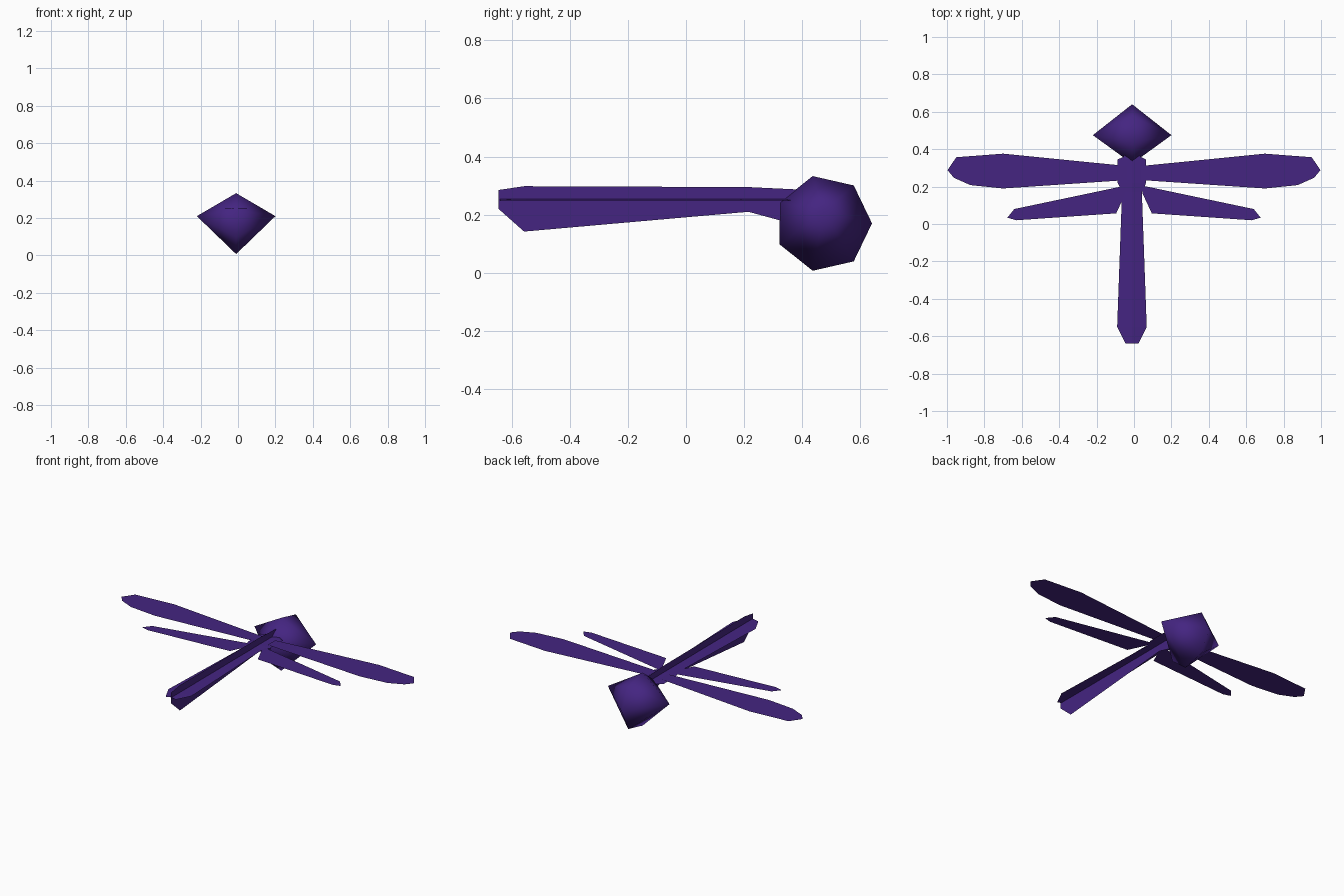
import bpy, math

cube = bpy.data.objects.get("Cube")
if cube:
    bpy.data.objects.remove(cube, do_unlink=True)

purple = bpy.data.materials.new("deep_purple")
purple.use_nodes = True
color = (0.058, 0.018, 0.22, 1)
purple.diffuse_color = color
purple.node_tree.nodes["Principled BSDF"].inputs["Base Color"].default_value = color


def build(name, verts, faces, smooth=False):
    mesh = bpy.data.meshes.new(name)
    mesh.from_pydata(verts, [], faces)
    mesh.materials.append(purple)
    for p in mesh.polygons:
        p.use_smooth = smooth
    mesh.update()
    obj = bpy.data.objects.new(name, mesh)
    bpy.context.collection.objects.link(obj)
    return obj


# Head: seven-sided double cone lying across x, smooth shaded
N = 7
ring = [(-0.01, 0.473 + 0.167 * math.cos(i * math.tau / N),
         0.17 + 0.167 * math.sin(i * math.tau / N)) for i in range(N)]
tips = [(0.2, 0.475, 0.21), (-0.22, 0.475, 0.21)]
faces = []
for i in range(N):
    j = (i + 1) % N
    faces += [(i, j, N), (j, i, N + 1)]
build("head", ring + tips, faces, smooth=True)

# Body: long strip with a slight ridge along its centre, as (y, half width)
rows = [(-0.64, 0.034), (-0.55, 0.079), (0.17, 0.053),
        (0.22, 0.076), (0.345, 0.076), (0.36, 0.045), (0.4, 0.03)]
verts, faces = [], []
for y, w in rows:
    verts += [(-0.011 - w, y, 0.248), (-0.011, y, 0.254), (-0.011 + w, y, 0.248)]
for r in range(len(rows) - 1):
    for c in range(2):
        a = r * 3 + c
        faces.append((a, a + 1, a + 4, a + 3))
build("body", verts, faces)

# Upright body fin, as (y, bottom, top)
fin = [(-0.645, 0.22, 0.285), (-0.557, 0.142, 0.298), (0.215, 0.21, 0.295),
       (0.38, 0.165, 0.287)]
verts = []
for y, low, high in fin:
    verts += [(-0.006, y, low), (-0.006, y, high)]
build("body_fin", verts, [(2 * i, 2 * i + 2, 2 * i + 3, 2 * i + 1) for i in range(len(fin) - 1)])

# Wings: flat outlines, repeated on both sides
fore = [(0.037, 0.235), (0.7, 0.19), (0.875, 0.208), (0.963, 0.247),
        (0.997, 0.288), (0.95, 0.357), (0.7, 0.376), (0.037, 0.31)]
hind = [(0.045, 0.165), (0.095, 0.057), (0.63, 0.02), (0.677, 0.034),
        (0.64, 0.08), (0.045, 0.205)]
for label, outline, z in (("fore_wing", fore, 0.255), ("hind_wing", hind, 0.25)):
    for side, s in (("left", 1), ("right", -1)):
        pts = [(s * x, y, z) for x, y in outline][::s]
        build(f"{label}_{side}", pts, [tuple(range(len(pts)))])
